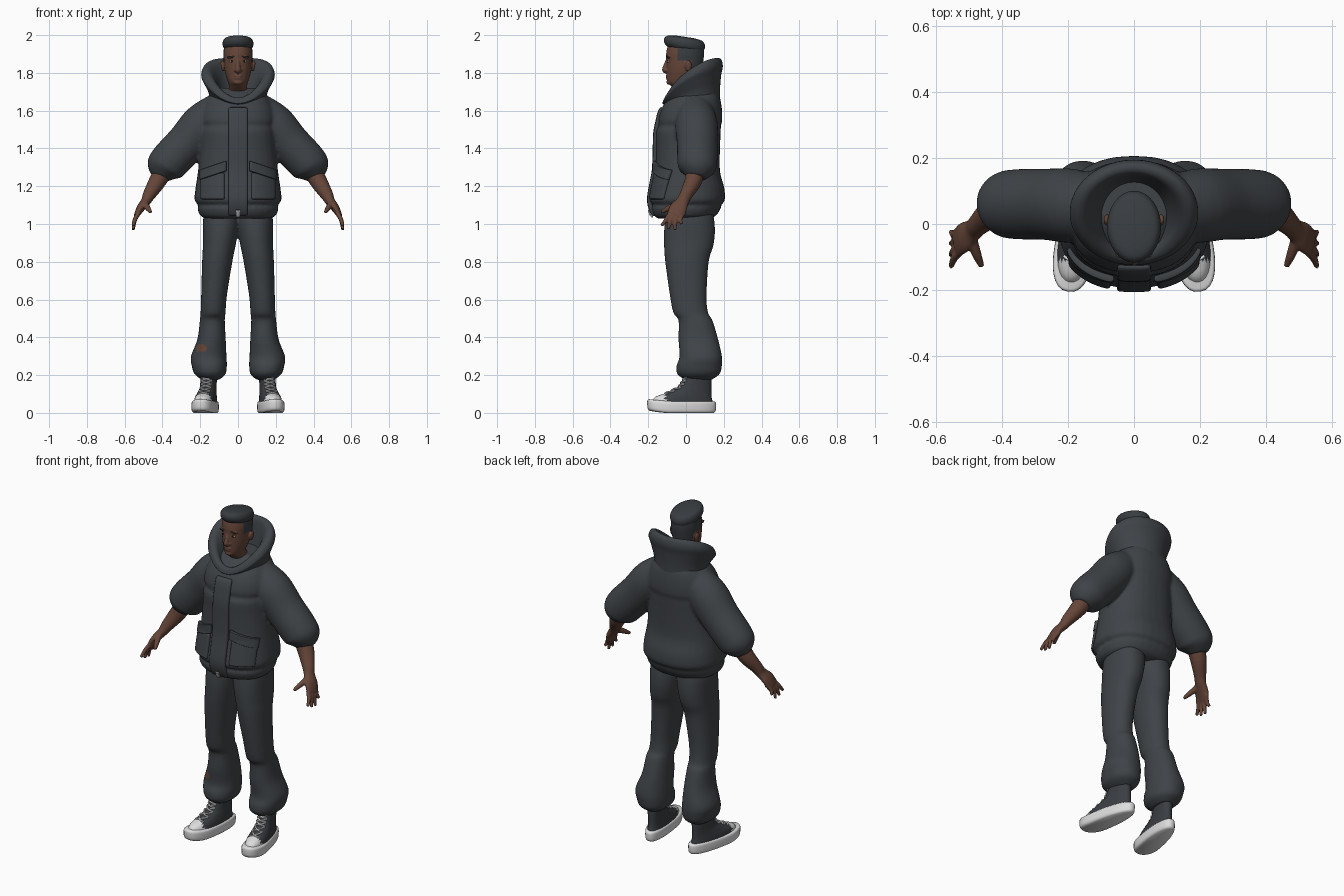
import bpy
import bmesh
from math import sin, cos, pi, hypot, radians
from mathutils import Vector, Matrix

default_cube = bpy.data.objects.get("Cube")
if default_cube:
    bpy.data.objects.remove(default_cube, do_unlink=True)


def material(name, *rgb):
    mat = bpy.data.materials.new(name)
    mat.diffuse_color = (*rgb, 1)
    mat.use_nodes = True
    mat.node_tree.nodes["Principled BSDF"].inputs["Base Color"].default_value = (*rgb, 1)
    return mat


CLOTH = material("charcoal cloth", .05, .057, .064)
HAIR = material("dark hair", .04, .046, .052)
SKIN = material("brown skin", .13, .06, .04)
CANVAS = material("shoe canvas", .042, .047, .054)
WHITE = material("white rubber", .72, .72, .72)
METAL = material("pale metal", .45, .46, .47)
BLACK = material("dark iris", .01, .008, .007)


def spline(keys, steps=4):
    """Smooth interpolation through key tuples."""
    padded = [keys[0], *keys, keys[-1]]
    out = []
    for quad in zip(padded, padded[1:], padded[2:], padded[3:]):
        for j in range(steps):
            t = j / steps
            out.append([.5 * (2*b + (c-a)*t + (2*a-5*b+4*c-d)*t*t + (3*b-a-3*c+d)*t**3)
                        for a, b, c, d in zip(*quad)])
    return out + [list(keys[-1])]


def loft(bm, keys, flat=True, power=2, sides=32, mirror=1, warp=None):
    """Closed skin over elliptical rings: x, y, z, radius, second radius."""
    path = spline([k if len(k) == 5 else (*k, k[3]) for k in keys])
    points = [Vector(p[:3]) for p in path]
    rings = []
    for i, p in enumerate(path):
        ahead, behind = points[min(i + 1, len(points) - 1)], points[max(i - 1, 0)]
        axis = Vector((0, 0, 1)) if flat else (ahead - behind).normalized()
        u = axis.cross(Vector((0, 1, 0))).normalized()
        v = u.cross(axis)
        ring = []
        for s in range(sides):
            a = 2 * pi * s / sides
            c, d = [abs(f) ** (2 / power) * (1 if f > 0 else -1) for f in (cos(a), sin(a))]
            co = points[i] + u * c * p[3] + v * d * p[4]
            co = warp(co) if warp else co
            ring.append(bm.verts.new((co.x * mirror, co.y, co.z)))
        rings.append(ring)
    for low, high in zip(rings, rings[1:]):
        for s in range(sides):
            n = (s + 1) % sides
            bm.faces.new((low[s], low[n], high[n], high[s]))
    bm.faces.new(rings[0])
    bm.faces.new(rings[-1])


def blob(bm, centre, size, tilt=0):
    matrix = Matrix.Translation(centre) @ Matrix.Rotation(tilt, 4, 'Y') @ Matrix.Diagonal((*size, 1))
    bmesh.ops.create_uvsphere(bm, u_segments=20, v_segments=12, radius=1, matrix=matrix)


def finish(name, bm, mats, voxel=0, relax=4, rule=None, sheet=0):
    """Turn a bmesh into a smooth object, fusing shells when a voxel size is given."""
    bmesh.ops.recalc_face_normals(bm, faces=bm.faces)
    mesh = bpy.data.meshes.new(name)
    bm.to_mesh(mesh)
    bm.free()
    obj = bpy.data.objects.new(name, mesh)
    bpy.context.collection.objects.link(obj)
    if voxel:
        fuse = obj.modifiers.new("fuse", 'REMESH')
        fuse.mode, fuse.voxel_size = 'VOXEL', voxel
        soften = obj.modifiers.new("soften", 'SMOOTH')
        soften.factor, soften.iterations = .5, relax
    if sheet:
        thick = obj.modifiers.new("thick", 'SOLIDIFY')
        thick.thickness, thick.offset = sheet, 0
        obj.modifiers.new("round", 'SUBSURF').levels = 1
    if obj.modifiers:
        bpy.context.view_layer.update()
        graph = bpy.context.evaluated_depsgraph_get()
        baked = bpy.data.meshes.new_from_object(obj.evaluated_get(graph))
        obj.modifiers.clear()
        obj.data = baked
    obj.data.materials.clear()
    for mat in mats:
        obj.data.materials.append(mat)
    for poly in obj.data.polygons:
        poly.use_smooth = True
        poly.material_index = int(bool(rule and rule(poly.center)))
    return obj


def front(keys, x, z, power=2):
    """Depth of the front of a flat loft at x and z."""
    for a, b in zip(keys, keys[1:]):
        if a[2] <= z <= b[2]:
            t = (z - a[2]) / (b[2] - a[2])
            _, cy, _, rx, ry = [m + (n - m) * t for m, n in zip(a, b)]
            return cy - ry * max(0, 1 - min(abs(x) / rx, .97) ** power) ** (1 / power)


# Jacket body with puffed sleeves
TORSO = [(0, -.01, 1.03, .17, .14), (0, -.005, 1.045, .2, .165), (0, 0, 1.085, .215, .185),
         (0, .005, 1.1, .208, .18), (0, .005, 1.125, .23, .2), (0, .01, 1.19, .225, .193),
         (0, .008, 1.28, .212, .172), (0, .01, 1.4, .2, .17), (0, .012, 1.49, .197, .172),
         (0, .02, 1.52, .192, .165), (0, .022, 1.55, .2, .17), (0, .03, 1.61, .19, .16),
         (0, .045, 1.67, .16, .135), (0, .07, 1.72, .11, .09)]
SLEEVE = [(.1, .05, 1.61, .09), (.185, .055, 1.53, .112), (.27, .06, 1.43, .108),
          (.36, .06, 1.335, .106), (.395, .06, 1.29, .095), (.415, .055, 1.245, .05)]
SIDES = {"left": 1, "right": -1}
bm = bmesh.new()
loft(bm, TORSO, power=2.3)
for s in SIDES.values():
    loft(bm, SLEEVE, flat=False, mirror=s)
finish("jacket", bm, [CLOTH], voxel=.01, relax=3)


# Tall rolled collar, dipping to a V at the front
def dip(co):
    c = (.035 - co.y) / hypot(co.x, co.y - .035)
    lift = min(1, max(0, (co.z - 1.6) / .2))
    return Vector((co.x, co.y, co.z - lift * (.105 * c + .055 * c * c)))


bm = bmesh.new()
loft(bm, [(0, .045, 1.62, .15, .135), (0, .045, 1.69, .155, .135), (0, .038, 1.75, .18, .148),
          (0, .035, 1.79, .195, .16), (0, .035, 1.825, .178, .148), (0, .035, 1.82, .145, .12),
          (0, .035, 1.76, .11, .105), (0, .035, 1.66, .085, .085)], sides=48, warp=dip)
finish("collar", bm, [CLOTH])


# Panels that follow the jacket front
def panel(name, x0, x1, top, height, mirror, lift, thick, slope=0, mat=CLOTH, cols=8, rows=14):
    bm = bmesh.new()
    grid = []
    for i in range(cols + 1):
        x = x0 + (x1 - x0) * i / cols
        column = []
        for j in range(rows + 1):
            z = top - slope * (x - x0) - height * j / rows
            column.append(bm.verts.new((x * mirror, front(TORSO, x, z, 2.3) - lift, z)))
        grid.append(column)
    for a, b in zip(grid, grid[1:]):
        for j in range(rows):
            bm.faces.new((a[j], b[j], b[j + 1], a[j + 1]))
    finish(name, bm, [mat], sheet=thick)


panel("front_placket", -.052, .052, 1.62, .58, 1, .004, .024)
panel("zip_end", -.012, .012, 1.075, .04, 1, .018, .008, mat=METAL)
for side, s in SIDES.items():
    panel(side + "_pocket", .07, .195, 1.27, .14, s, 0, .024)
    panel(side + "_pocket_flap", .06, .2, 1.335, .055, s, .01, .022, slope=.35)

# Trousers, with a small rip on the right shin
LEG = [(.088, .02, 1.07, .09, .12), (.088, .02, 1.02, .097, .13), (.093, .018, .95, .092, .135),
       (.1, .014, .88, .086, .13), (.11, .005, .8, .08, .115), (.127, .012, .62, .068, .097),
       (.132, .025, .53, .066, .092), (.136, .05, .49, .066, .09), (.14, .065, .39, .075, .105),
       (.155, .078, .3, .094, .112), (.152, .07, .25, .093, .12), (.148, .066, .205, .082, .112),
       (.145, .065, .175, .045, .07)]
bm = bmesh.new()
for s in SIDES.values():
    loft(bm, LEG, mirror=s, power=2.2)
finish("trousers", bm, [CLOTH, SKIN], voxel=.008,
       rule=lambda c: c.y < .06 and hypot((c.x + .193) / .03, (c.z - .342) / .02) < 1)

# Forearms and hands
for side, s in SIDES.items():
    bm = bmesh.new()
    loft(bm, [(.39, .055, 1.29, .05), (.43, .035, 1.22, .045), (.47, 0, 1.155, .034),
              (.488, -.018, 1.12, .026, .034), (.515, -.04, 1.085, .022, .046),
              (.537, -.06, 1.045, .014, .042)], flat=False, mirror=s)
    for i, tip in enumerate((.99, .972, .968, 1.0)):
        y = -.093 + .024 * i
        loft(bm, [(.525, y + .01, 1.06, .012), (.545, y - .01, 1.025, .012),
                  (.555, y - .037 + .012 * i, tip, .008)], flat=False, mirror=s, sides=12)
    loft(bm, [(.495, -.04, 1.11, .018), (.478, -.09, 1.085, .015), (.462, -.128, 1.062, .009)],
         flat=False, mirror=s, sides=12)
    finish(side + "_arm", bm, [SKIN], voxel=.005, relax=2)

# Head with ears, nose, lips and close-cropped sides
bm = bmesh.new()
loft(bm, [(0, .02, 1.62, .06), (0, .018, 1.69, .055), (0, -.01, 1.725, .048, .062),
          (0, -.026, 1.75, .052, .073), (0, -.02, 1.785, .064, .082), (0, -.01, 1.82, .072, .094),
          (0, -.006, 1.87, .076, .099), (0, -.004, 1.91, .077, .1), (0, 0, 1.95, .068, .09),
          (0, 0, 1.975, .03, .04)])
loft(bm, [(0, -.096, 1.875, .008), (0, -.108, 1.84, .011), (0, -.112, 1.815, .015), (0, -.1, 1.805, .01)],
     flat=False, sides=12)
blob(bm, (0, -.098, 1.785), (.023, .01, .006))
blob(bm, (0, -.097, 1.773), (.02, .01, .006))
blob(bm, (0, -.09, 1.75), (.024, .014, .012))
for s in SIDES.values():
    blob(bm, (.082 * s, .012, 1.838), (.009, .018, .03), tilt=.15 * s)
    blob(bm, (.033 * s, -.09, 1.883), (.026, .011, .007))
    blob(bm, (.014 * s, -.104, 1.813), (.008, .011, .007))
finish("head", bm, [SKIN, HAIR], voxel=.004, relax=2,
       rule=lambda c: abs(c.x) < .079 and (c.z > 1.8 and c.y > .03 or c.z > 1.865 and c.y > -.045))
bm = bmesh.new()
loft(bm, [(0, -.006, 1.925, .07, .094), (0, -.008, 1.94, .08, .106), (0, -.008, 1.962, .081, .108),
          (0, -.006, 1.982, .068, .092), (0, -.004, 1.99, .03, .045)],
     warp=lambda c: Vector((c.x, c.y, c.z - .15 * c.y)))
finish("hair_top", bm, [HAIR])
for side, s in SIDES.items():
    for part, mat, y, z, size in (("_eye", WHITE, -.092, 1.861, (.013, .006, .005)),
                                  ("_iris", BLACK, -.0955, 1.861, (.005, .004, .005)),
                                  ("_eyebrow", HAIR, -.097, 1.886, (.021, .006, .004))):
        bm = bmesh.new()
        blob(bm, (.033 * s, y, z), size)
        finish(side + part, bm, [mat])


# High-top shoes, built facing forward then turned out
def taper(co):
    return Vector((co.x * (1 - .9 * co.y), co.y, co.z + .4 * max(0, -.1 - co.y) ** 1.5))


UPPER = [(0, -.02, .045, .053, .168), (0, -.012, .08, .051, .15), (0, .02, .11, .046, .116),
         (0, .05, .14, .043, .086), (0, .068, .2, .045, .068), (0, .07, .23, .04, .06)]
SOLE = [(0, -.023, 0, .052, .172), (0, -.023, .012, .06, .183), (0, -.023, .05, .06, .185),
        (0, -.023, .06, .054, .176)]
for side, s in SIDES.items():
    shoe = []
    bm = bmesh.new()
    loft(bm, SOLE, power=2.4, warp=taper)
    shoe.append(finish(side + "_sole", bm, [WHITE]))
    bm = bmesh.new()
    loft(bm, UPPER, power=2.2, warp=taper)
    shoe.append(finish(side + "_shoe", bm, [CANVAS, WHITE], rule=lambda c: c.y < -.115))
    bm = bmesh.new()
    for i in range(5):
        for lean in (-1, 1):
            lace = []
            for j in range(-2, 3):
                x, z = j * .014, .107 + i * .018 + lean * j * .004
                lace.append((x, front(UPPER, x, z, 2.2) - .003, z, .0045))
            loft(bm, lace, flat=False, sides=8, warp=taper)
    shoe.append(finish(side + "_laces", bm, [WHITE]))
    for obj in shoe:
        obj.location.x = .165 * s
        obj.rotation_euler.z = radians(10) * s
